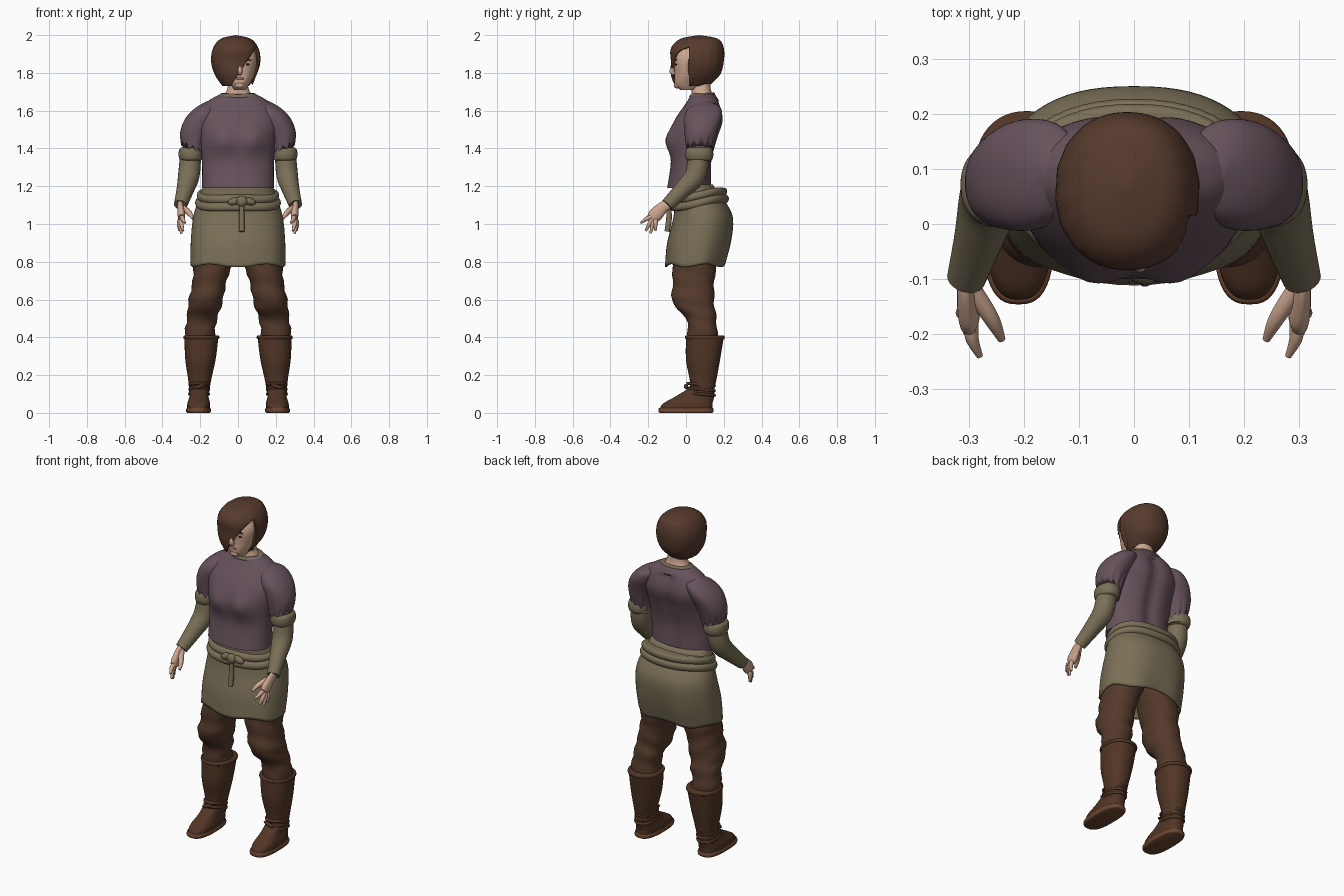
import bpy, bmesh, math
from mathutils import Vector, Matrix

if "Cube" in bpy.data.objects:
    bpy.data.objects.remove(bpy.data.objects["Cube"])


def material(name, *color):
    m = bpy.data.materials.new(name)
    m.use_nodes = True
    m.diffuse_color = (*color, 1)
    m.node_tree.nodes["Principled BSDF"].inputs["Base Color"].default_value = (*color, 1)
    return m


PURPLE = material("purple cloth", .135, .085, .108)
OLIVE = material("olive cloth", .195, .16, .095)
SKIN = material("skin", .62, .39, .28)
LIPS = material("lips", .38, .19, .14)
HAIR = material("brown hair", .095, .043, .026)
TROUSER = material("brown trousers", .09, .042, .024)
BOOT = material("boot leather", .082, .036, .019)
SOLE = material("sole leather", .15, .062, .03)
DARK = material("dark eyes", .03, .018, .012)


def finish(name, bm, mat, thick=0):
    bmesh.ops.remove_doubles(bm, verts=bm.verts, dist=.0001)
    bmesh.ops.recalc_face_normals(bm, faces=bm.faces)
    mesh = bpy.data.meshes.new(name)
    bm.to_mesh(mesh)
    bm.free()
    mesh.materials.append(mat)
    mesh.shade_smooth()
    mesh.set_sharp_from_angle(angle=math.radians(50))
    part = bpy.data.objects.new(name, mesh)
    bpy.context.collection.objects.link(part)
    if thick:
        shell = part.modifiers.new("thickness", "SOLIDIFY")
        shell.thickness = thick
        shell.offset = -1


def smooth_rows(rows, steps=5):
    """Catmull-Rom interpolation of equal-length tuples."""
    padded = [rows[0], *rows, rows[-1]]
    result = []
    for before, start, end, after in zip(padded, padded[1:], padded[2:], padded[3:]):
        for i in range(steps):
            t = i / steps
            result.append([
                .5 * (2 * q + (r - p) * t + (2 * p - 5 * q + 4 * r - s) * t ** 2
                      + (3 * q - p - 3 * r + s) * t ** 3)
                for p, q, r, s in zip(before, start, end, after)])
    return result + [rows[-1]]


def bridge(rings, caps=True):
    bm = bmesh.new()
    layers = [[bm.verts.new(co) for co in ring] for ring in rings]
    for low, high in zip(layers, layers[1:]):
        for i in range(len(low)):
            bm.faces.new((low[i - 1], low[i], high[i], high[i - 1]))
    if caps:
        bm.faces.new(layers[0])
        bm.faces.new(layers[-1])
    return bm


def unchanged(x, y, z, angle):
    return x, y, z


def loft_mesh(rows, centre=lambda z: 0, side=1, sides=48, power=2.2, caps=True, tweak=unchanged):
    """Stack of rounded sections; each row is height, half width, y centre, half depth."""
    rings = []
    for z, width, middle, depth in smooth_rows(rows):
        ring = []
        for i in range(sides):
            angle = math.tau * i / sides
            c, s = math.cos(angle), math.sin(angle)
            x = centre(z) + width * math.copysign(abs(c) ** (2 / power), c)
            y = middle + depth * math.copysign(abs(s) ** (2 / power), s)
            x, y, z_new = tweak(x, y, z, angle)
            ring.append((x * side, y, z_new))
        rings.append(ring)
    return bridge(rings, caps)


def loft(name, mat, rows, thick=0, **options):
    finish(name, loft_mesh(rows, **options), mat, thick)


def band(name, mat, z, width, middle, depth, bulge, height, **options):
    """Rounded band wrapped around a section."""
    rows = []
    for i in range(-2, 3):
        angle = math.pi * i / 4
        out = bulge * math.cos(angle)
        rows.append((z + height * math.sin(angle), width + out, middle, depth + out))
    loft(name, mat, rows, **options)


def tube(name, mat, rows, side=1, flat=1, sides=16):
    """Round limb; each row is x, y, z, radius; flat squeezes it sideways."""
    rows = smooth_rows(rows)
    points = [Vector(row[:3]) for row in rows]
    rings = []
    for i, point in enumerate(points):
        along = (points[min(i + 1, len(points) - 1)] - points[max(i - 1, 0)]).normalized()
        across = (Vector((1, 0, 0)) - along * along.x).normalized()
        up = along.cross(across)
        ring = []
        for k in range(sides):
            angle = math.tau * k / sides
            q = point + rows[i][3] * (across * math.cos(angle) * flat + up * math.sin(angle))
            ring.append((q.x * side, q.y, q.z))
        rings.append(ring)
    finish(name, bridge(rings), mat)


def ball(name, mat, place, size, tilt=0):
    bm = bmesh.new()
    matrix = Matrix.Translation(place) @ Matrix.Rotation(tilt, 4, 'Y') @ Matrix.Diagonal((*size, 1))
    bmesh.ops.create_uvsphere(bm, u_segments=20, v_segments=12, radius=1, matrix=matrix)
    finish(name, bm, mat)


# Tunic with a bust at the front and a spine groove at the back
def tunic_shape(x, y, z, angle):
    if y < .03:
        y -= .025 * math.exp(-((abs(x) - .08) / .06) ** 2 - ((z - 1.44) / .07) ** 2)
    elif z < 1.65:
        y -= .02 * math.exp(-(x / .04) ** 2)
    return x, y, z


loft("tunic", PURPLE, [
    (1.19, .19, .02, .12), (1.33, .19, .03, .11), (1.45, .2, .04, .13),
    (1.55, .21, .07, .13), (1.64, .17, .09, .09), (1.69, .09, .09, .06)],
    sides=64, tweak=tunic_shape)
band("collar_trim", OLIVE, 1.68, .09, .085, .06, .008, .01,
     tweak=lambda x, y, z, angle: (x, y, z + .1 * (y - .08)))


# Skirt with soft folds and an uneven hem
def skirt_shape(x, y, z, angle):
    loose = max(0, 1.05 - z)
    fold = 1 + .05 * loose * math.sin(7 * angle)
    return x * fold, y * fold, z + .03 * loose * math.sin(5 * angle)


loft("skirt", OLIVE, [
    (.78, .25, .05, .16), (.9, .25, .07, .17), (1.02, .24, .09, .16), (1.1, .22, .08, .14),
    (1.21, .18, .04, .1)], thick=.008, sides=64, caps=False, tweak=skirt_shape)


# Waist sash, lower at the front, with a knot and a hanging end
def sash_tilt(x, y, z, angle):
    return x, y, z + .17 * (y - .06) + .004 * math.sin(3 * angle)


band("sash_lower", OLIVE, 1.11, .21, .07, .14, .017, .022, tweak=sash_tilt)
band("sash_upper", OLIVE, 1.15, .2, .07, .13, .018, .022, tweak=sash_tilt)
ball("sash_knot", OLIVE, (.02, -.09, 1.12), (.03, .02, .03))
for direction, word in ((1, "left"), (-1, "right")):
    ball(word + "_sash_loop", OLIVE, (.02 + .04 * direction, -.08, 1.12), (.035, .02, .02), .3 * direction)
tube("sash_end", OLIVE, [(.02, -.09, 1.12, .01), (.02, -.09, 1.03, .015), (.02, -.1, .96, .014)])


def arm_centre(z):
    return .24 - 1.7 * (z - 1.4) ** 2


def leg_centre(z):
    return .2 - .2 * max(0, z - .45)


def boot_centre(z):
    return .21 - .04 * z


# Ragged short sleeve hem, higher on the outside
def sleeve_hem(x, y, z, angle):
    low = max(0, 1.5 - z) / .1
    return x, y, z + low * (.03 * math.cos(angle) + .016 * math.sin(11 * angle))


def trouser_creases(x, y, z, angle):
    return x + .004 * math.sin(75 * z + 2 * angle), y + .004 * math.sin(60 * z + angle), z


def lace_tilt(x, y, z, angle):
    return x, y, z + .1 * (.08 - y)


for side, word in ((1, "left_"), (-1, "right_")):
    # Arms
    loft(word + "tunic_sleeve", PURPLE, [
        (1.4, .06, .07, .07), (1.5, .08, .08, .09), (1.57, .08, .09, .1), (1.62, .06, .1, .08),
        (1.65, .03, .1, .02)], centre=arm_centre, side=side, tweak=sleeve_hem)
    loft(word + "under_sleeve", OLIVE, [(1.34, .05, .07, .06), (1.5, .06, .08, .07)],
         centre=arm_centre, side=side)
    band(word + "rolled_cuff", OLIVE, 1.37, .05, .07, .06, .015, .035,
         centre=lambda z: .25, side=side)
    tube(word + "forearm", OLIVE, [
        (.25, .07, 1.38, .055), (.26, .05, 1.26, .057), (.28, -.02, 1.18, .046),
        (.305, -.1, 1.1, .035)], side=side, sides=24)

    # Hands with spread fingers
    palm = Vector((.3, -.16, 1.05))
    tube(word + "palm", SKIN, [(.305, -.08, 1.11, .025), (.305, -.12, 1.09, .03), (*palm, .037),
                               (.3, -.18, 1.03, .03)], side=side, flat=.55)
    for i, finger in enumerate(("index", "middle", "ring", "little")):
        tip = Vector((.28 + .01 * i, -.24 + .026 * i, .95 + .014 * (i - 2) ** 2))
        base = palm.lerp(tip, .25)
        knuckle = palm.lerp(tip, .6) + Vector((.006, 0, .004))
        tube(word + finger + "_finger", SKIN, [(*base, .013), (*knuckle, .012), (*tip, .006)],
             side=side, sides=10)
    tube(word + "thumb", SKIN, [(.3, -.11, 1.09, .018), (.26, -.17, 1.06, .015), (.24, -.21, 1.03, .007)],
         side=side, sides=10)

    # Legs: baggy knees tucked into tall boots
    loft(word + "trouser_leg", TROUSER, [
        (.38, .08, .09, .08), (.5, .08, .08, .08), (.58, .09, .04, .11), (.7, .09, .04, .11),
        (.85, .11, .05, .12), (.97, .1, .06, .1)], centre=leg_centre, side=side, tweak=trouser_creases)
    loft(word + "boot_shaft", BOOT, [
        (.08, .05, .08, .06), (.17, .06, .09, .07), (.28, .08, .09, .09), (.4, .09, .1, .1)],
        centre=boot_centre, side=side)
    band(word + "boot_rim", BOOT, .4, .09, .1, .1, .005, .01, centre=boot_centre, side=side)
    loft(word + "boot_foot", BOOT, [
        (.02, .06, 0, .14), (.05, .06, .01, .13), (.09, .05, .05, .1), (.14, .05, .09, .06)],
        centre=boot_centre, side=side, power=2.6)
    band(word + "boot_sole", SOLE, .013, .06, 0, .14, .006, .013, centre=boot_centre, side=side, power=2.7)
    for i in range(3):
        band(f"{word}boot_lace_{i}", BOOT, .1 + .025 * i, .05, .08, .07, .008, .008,
             centre=boot_centre, side=side, tweak=lace_tilt)
    ball(word + "lace_bow", BOOT, (.205 * side, 0, .14), (.035, .012, .01), .3 * side)

# Neck, head and face
loft("neck", SKIN, [(1.66, .09, .09, .06), (1.72, .055, .08, .05), (1.8, .055, .08, .05)])
loft("head", SKIN, [
    (1.71, .03, .01, .04), (1.74, .05, .02, .08), (1.8, .08, .04, .1), (1.88, .09, .04, .1),
    (1.95, .06, .04, .06)], centre=lambda z: .01)
tube("nose", SKIN, [(.01, -.055, 1.86, .008), (.01, -.075, 1.81, .013), (.01, -.06, 1.795, .01)])
ball("lips", LIPS, (.01, -.058, 1.77), (.022, .008, .007))
ball("chin", SKIN, (.01, -.045, 1.735), (.026, .02, .018))
for side, word in ((1, "left"), (-1, "right")):
    ball(word + "_eye", DARK, (.01 + .037 * side, -.052, 1.845), (.015, .006, .006))
    ball(word + "_eyebrow", HAIR, (.01 + .04 * side, -.053, 1.87), (.022, .006, .004), .12 * side)

# Bobbed hair, cut open below a slanted fringe and in front of the cheek
hair = loft_mesh([
    (1.73, .07, .03, .09), (1.79, .11, .05, .13), (1.86, .13, .06, .14), (1.93, .12, .06, .14),
    (1.98, .08, .07, .1), (2, 0, .07, 0)], centre=lambda z: -.012, sides=72, caps=False,
    tweak=lambda x, y, z, angle: (x * (1 + .007 * math.sin(18 * angle)), y, z))
fringe = Vector((-.03, 0, 1.745))
slant = Vector((1.5, 0, -1)).normalized()
cheek = Vector((0, .015, 0))
for point, normal in ((fringe, slant), (cheek, Vector((0, 1, 0)))):
    bmesh.ops.bisect_plane(hair, geom=hair.verts[:] + hair.edges[:] + hair.faces[:],
                           plane_co=point, plane_no=normal)
opening = [f for f in hair.faces if f.calc_center_median().y < cheek.y
           and (f.calc_center_median() - fringe).dot(slant) > 0]
bmesh.ops.delete(hair, geom=opening, context='FACES')
finish("hair", hair, HAIR, thick=.012)
tube("hair_side_lock", HAIR, [(.03, .13, 1.97, .012), (.08, .06, 1.94, .024), (.095, .03, 1.84, .02),
                              (.075, .03, 1.74, .006)], flat=.7)
